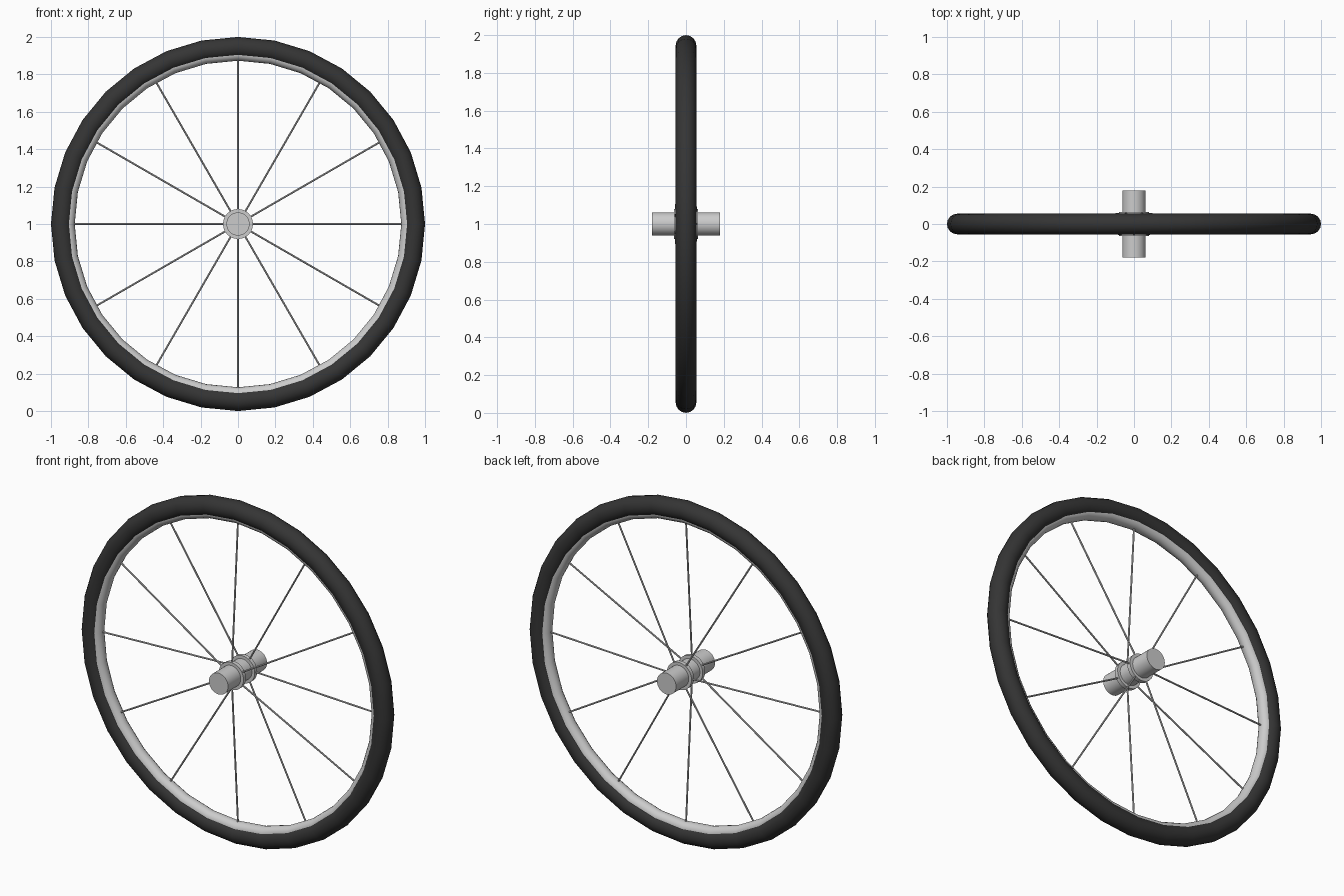
import bpy, math
from mathutils import Vector

if "Cube" in bpy.data.objects:
    bpy.data.objects.remove(bpy.data.objects["Cube"])

C = Vector((0, 0, 1))  # wheel centre


def material(name, rgb):
    m = bpy.data.materials.new(name)
    m.diffuse_color = (*rgb, 1)
    m.use_nodes = True
    m.node_tree.nodes["Principled BSDF"].inputs["Base Color"].default_value = m.diffuse_color
    return m


def finish(name, mat=None):
    ob = bpy.context.object
    ob.name = name
    if mat:
        ob.data.materials.append(mat)
    bpy.ops.object.shade_smooth_by_angle(angle=math.radians(40))
    return ob


def ring(name, major, minor, mat=None):
    bpy.ops.mesh.primitive_torus_add(major_segments=32, minor_segments=16,
                                     major_radius=major, minor_radius=minor,
                                     location=C, rotation=(math.pi / 2, 0, 0))
    return finish(name, mat)


def rod(name, a, b, radius, sides, mat=None):
    d = b - a
    bpy.ops.mesh.primitive_cylinder_add(vertices=sides, radius=radius, depth=d.length,
                                        location=(a + b) / 2,
                                        rotation=d.to_track_quat('Z', 'Y').to_euler())
    return finish(name, mat)


rubber = material("rubber", (0.035, 0.035, 0.035))

# Tyre and the metal rim inside it
ring("tyre", 0.945, 0.055, rubber)
ring("rim", 0.911, 0.038)

# Hub: axle with two flanges
rod("axle", C + Vector((0, -0.18, 0)), C + Vector((0, 0.18, 0)), 0.062, 32)
for side, label in ((-1, "front"), (1, "back")):
    rod("hub_flange_" + label, C + Vector((0, side * 0.04, 0)),
        C + Vector((0, side * 0.063, 0)), 0.08, 32)

# Twelve spokes, alternating between the front and back flange
for i in range(12):
    t = i * math.tau / 12
    out = Vector((math.sin(t), 0, math.cos(t)))
    y = -0.055 if i % 2 == 0 else 0.055
    rod(f"spoke_{i + 1}", C + out * 0.06 + Vector((0, y, 0)), C + out * 0.885, 0.005, 8)
